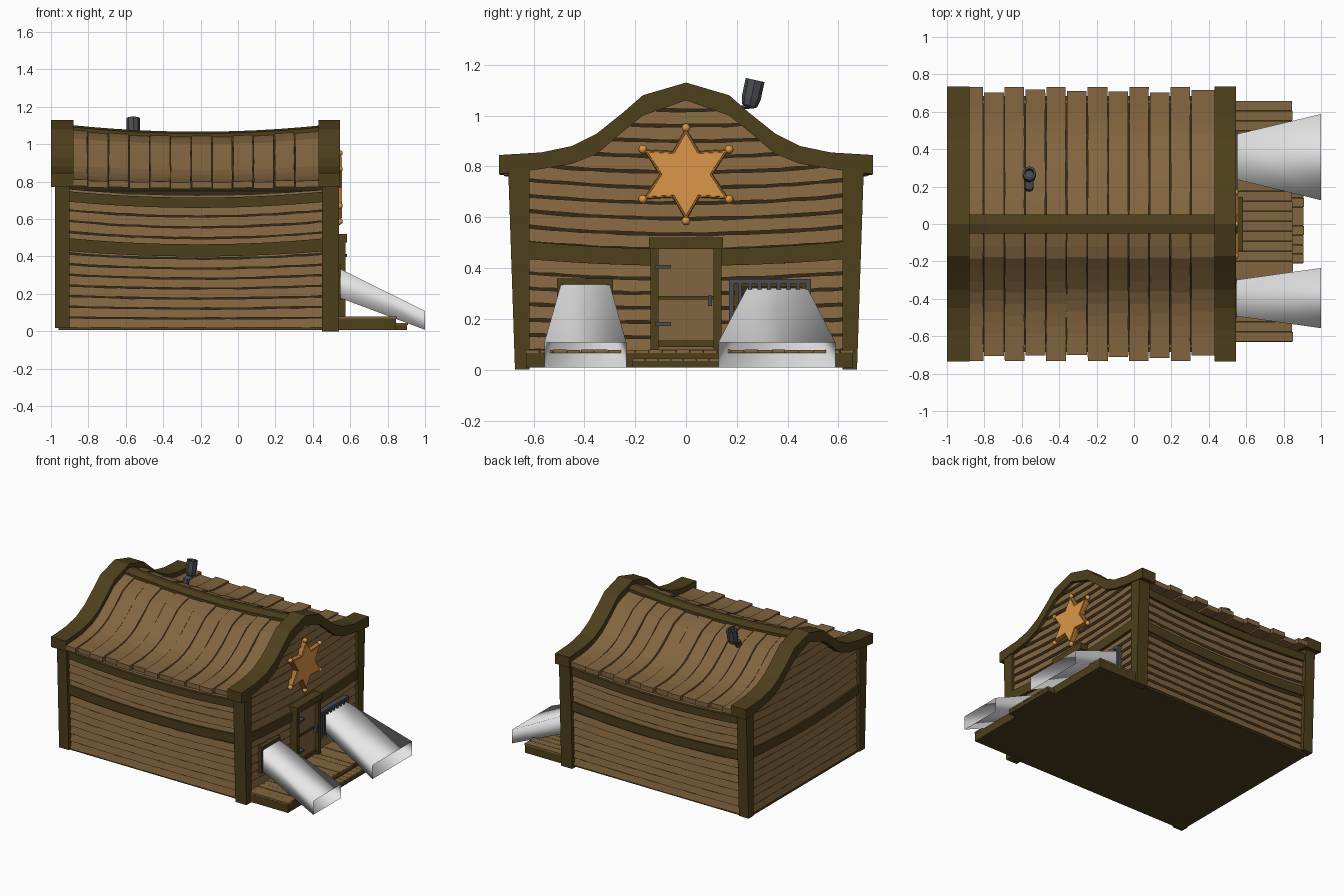
import bpy, bmesh, math, random
from mathutils import Vector

random.seed(4)
cube = bpy.data.objects.get("Cube")
if cube:
    bpy.data.objects.remove(cube)


def material(name, *rgb):
    m = bpy.data.materials.new(name)
    m.use_nodes = True
    m.diffuse_color = (*rgb, 1)
    m.node_tree.nodes["Principled BSDF"].inputs["Base Color"].default_value = (*rgb, 1)
    return m


PLANK = material("plank brown", 0.225, 0.13, 0.05)
DARK = material("dark timber", 0.077, 0.05, 0.012)
GAP = material("shadow brown", 0.035, 0.023, 0.01)
METAL = material("iron grey", 0.068, 0.072, 0.084)
GOLD = material("badge orange", 0.72, 0.31, 0.065)
RIM = material("badge rim", 0.45, 0.18, 0.035)
WHITE = material("pale chute", 0.8, 0.8, 0.8)


def loft(bm, rings, caps=True):
    rows = [[bm.verts.new(p) for p in ring] for ring in rings]
    n = len(rows[0])
    for a, b in zip(rows, rows[1:]):
        for i in range(n):
            bm.faces.new((a[i], a[(i + 1) % n], b[(i + 1) % n], b[i]))
    if caps:
        bm.faces.new(rows[0][::-1])
        bm.faces.new(rows[-1])


def box(bm, x0, x1, y0, y1, z0, z1):
    loft(bm, [[(x0, y0, z), (x1, y0, z), (x1, y1, z), (x0, y1, z)] for z in (z0, z1)])


def finish(bm, name, mat, smooth=False):
    bmesh.ops.recalc_face_normals(bm, faces=bm.faces)
    for f in bm.faces:
        f.smooth = smooth
    me = bpy.data.meshes.new(name)
    bm.to_mesh(me)
    bm.free()
    me.materials.append(mat)
    ob = bpy.data.objects.new(name, me)
    bpy.context.collection.objects.link(ob)
    return ob


def boxes(name, mat, *specs):
    bm = bmesh.new()
    for s in specs:
        box(bm, *s)
    return finish(bm, name, mat)


# Gable curve: distance from ridge, top edge, bottom edge
HALF = [(0, 1.13, 1.06), (0.17, 1.08, 1.0), (0.25, 1.01, 0.935), (0.35, 0.93, 0.85),
        (0.45, 0.88, 0.81), (0.57, 0.855, 0.79), (0.735, 0.845, 0.77)]
PROFILE = [(-y, u, l) for y, u, l in HALF[:0:-1]] + HALF
CX = -0.215


def height(y):
    y = abs(y)
    for a, b in zip(HALF, HALF[1:]):
        if y <= b[0]:
            return a[1] + (b[1] - a[1]) * (y - a[0]) / (b[0] - a[0])
    return HALF[-1][1]


def bow(x):
    return max(0, 1 - ((x - CX) / 0.76) ** 2)


def roof_z(x, y):
    return height(y) - 0.033 - bow(x) * (0.045 - 0.04 * abs(y))


def strip(bm, long, side, z0, z1, low_out, top_out, a, b, jitter=0.0):
    """One sagging board on a long wall or a gable wall."""
    rings = []
    for i in range(25):
        t = a + (b - a) * i / 24
        lo = z0 + random.uniform(0, jitter)
        hi = z1 - random.uniform(0, jitter)
        ring = []
        for z, d in ((lo, low_out), (hi, top_out), (hi, -0.03), (lo, -0.03)):
            sag = min(z / 0.5, 1)
            if long:
                ring.append((t, side * (0.65 + 0.03 * z + d), z - 0.04 * sag * bow(t)))
            else:
                zz = z - 0.03 * sag * (1 - (t / 0.62) ** 2)
                ring.append((CX + side * (0.74 + d), t, min(zz, height(t) - 0.03)))
        rings.append(ring)
    loft(bm, rings)


# Dark core seen through the gaps between boards
bm = bmesh.new()
rings = []
for i in range(17):
    x = CX - 0.715 + 1.43 * i / 16
    ring = [(x, -0.625, 0.01), (x, -0.645, 0.75)]
    ring += [(x, y, roof_z(x, y) - 0.03) for y, u, l in PROFILE if abs(y) < 0.6]
    rings.append(ring + [(x, 0.645, 0.75), (x, 0.625, 0.01)])
loft(bm, rings)
finish(bm, "inner_core", GAP)

# Wall boards, each leaning in toward its top edge
for long, label, a, b, top in ((True, "side", -0.93, 0.49, 0.76), (False, "gable", -0.63, 0.63, 1.1)):
    for side, word in ((-1, "a"), (1, "b")):
        bm = bmesh.new()
        z = 0.018
        pitch, gap = (0.058, 0.003) if long else (0.061, 0.007)
        while z < top:
            strip(bm, long, side, z, z + pitch - gap, 0.003, -0.009, a, b, 0.004)
            z += pitch
        finish(bm, f"{label}_wall_boards_{word}", PLANK)
        bm = bmesh.new()
        strip(bm, long, side, 0.435, 0.505, 0.012, 0.012, a, b)
        if long:
            strip(bm, long, side, 0.70, 0.755, 0.012, 0.012, a, b)
        finish(bm, f"{label}_wall_bands_{word}", DARK)

# Floor and corner posts
boxes("floor", DARK, (-0.96, 0.53, -0.645, 0.645, 0.008, 0.022))
bm = bmesh.new()
for sy in (-1, 1):
    for x0, x1, foot in ((-0.978, -0.9, 0.018), (0.45, 0.54, 0)):
        loft(bm, [[(x0, sy * 0.615, z), (x1, sy * 0.615, z), (x1, sy * w, z), (x0, sy * w, z)]
                  for z, w in ((foot, 0.673), (0.8, 0.7))])
finish(bm, "corner_posts", DARK)

# Curved gable trims
bm = bmesh.new()
for x0, x1 in ((-1, -0.88), (0.43, 0.545)):
    loft(bm, [[(x0, y, u), (x1, y, u), (x1, y, l), (x0, y, l)] for y, u, l in PROFILE])
finish(bm, "gable_trims", DARK)

# Roof planks, each half laid separately with uneven ends
bm = bmesh.new()
step = 1.33 / 12
for side in (-1, 1):
    for i in range(12):
        x0 = -0.915 + i * step + random.uniform(0.001, 0.004)
        x1 = -0.915 + (i + 1) * step - random.uniform(0.001, 0.004)
        if i == 11:
            x1 = 0.44
        end = 0.733 if i % 2 == 0 else random.uniform(0.7, 0.718)
        lift = 0.004 if i % 2 == 0 else -0.002
        rings = []
        for k in range(13):
            y = end * k / 12
            w = random.uniform(-0.0015, 0.0015)
            za, zb = roof_z(x0, y) + lift, roof_z(x1, y) + lift
            rings.append([(x0 + w, side * y, za), (x1 + w, side * y, zb),
                          (x1 + w, side * y, zb - 0.035), (x0 + w, side * y, za - 0.035)])
        loft(bm, rings)
finish(bm, "roof_planks", PLANK)

# Sagging ridge beam
bm = bmesh.new()
rings = []
for i in range(13):
    x = -0.89 + 1.33 * i / 12
    z = 1.112 - 0.045 * bow(x)
    rings.append([(x, -0.05, z - 0.01), (x, 0, z), (x, 0.05, z - 0.01), (x, 0.05, z - 0.06), (x, -0.05, z - 0.06)])
loft(bm, rings)
finish(bm, "ridge_beam", DARK)

# Bent stove pipe with an open head
bm = bmesh.new()
rings = []
for y, z, r in ((0.19, 0.99, 0.022), (0.205, 1.03, 0.024), (0.25, 1.035, 0.024), (0.25, 1.04, 0.03),
                (0.257, 1.07, 0.037), (0.272, 1.14, 0.037), (0.272, 1.14, 0.025), (0.262, 1.09, 0.025)):
    rings.append([(-0.56 + r * math.cos(t), y + r * math.sin(t), z - 0.22 * r * math.sin(t))
                  for t in [math.tau * k / 8 for k in range(8)]])
loft(bm, rings)
finish(bm, "stove_pipe", METAL)

# Porch with planks running outward and a lower step
boxes("porch_base", DARK, (0.52, 0.846, -0.63, 0.657, 0.008, 0.068), (0.82, 0.904, -0.21, 0.19, 0.008, 0.036))
bm = bmesh.new()
for i in range(24):
    y = -0.63 + i * 1.29 / 24
    box(bm, 0.52, 0.852 - random.uniform(0, 0.008), y + 0.001, y + 0.0525, 0.066, 0.08 - random.uniform(0, 0.003))
for i in range(8):
    y = -0.21 + i * 0.05
    box(bm, 0.82, 0.908 - random.uniform(0, 0.005), y + 0.001, y + 0.049, 0.034, 0.045)
finish(bm, "porch_planks", PLANK)

# Door with frame, rails, hinges and handle
boxes("door_panel", PLANK, (0.51, 0.55, -0.115, 0.125, 0.08, 0.49))
boxes("door_frame", DARK, (0.51, 0.575, -0.14, -0.108, 0.08, 0.5), (0.51, 0.575, 0.108, 0.14, 0.08, 0.5),
      (0.51, 0.582, -0.145, 0.145, 0.475, 0.52), (0.51, 0.558, -0.11, 0.11, 0.277, 0.29),
      (0.51, 0.562, -0.11, 0.11, 0.09, 0.115))
boxes("door_hardware", METAL, (0.55, 0.582, -0.12, -0.06, 0.398, 0.413), (0.55, 0.582, -0.12, -0.06, 0.172, 0.187),
      (0.55, 0.576, 0.086, 0.103, 0.25, 0.292))


# Windows
def frame(y0, y1, z0, z1, w, x):
    return ((0.51, x, y0, y0 + w, z0, z1), (0.51, x, y1 - w, y1, z0, z1),
            (0.51, x, y0, y1, z1 - w, z1), (0.51, x, y0, y1, z0, z0 + w))


boxes("window_openings", GAP, (0.51, 0.53, -0.49, -0.31, 0.18, 0.34), (0.51, 0.53, 0.19, 0.47, 0.18, 0.34))
boxes("left_window_frame", DARK, *frame(-0.508, -0.287, 0.17, 0.36, 0.025, 0.547))
boxes("right_window_frame", DARK, *frame(0.19, 0.475, 0.17, 0.345, 0.02, 0.543))
boxes("window_bars", METAL, *frame(0.17, 0.492, 0.17, 0.358, 0.018, 0.553),
      *[(0.54, 0.552, 0.205 + 0.038 * i, 0.221 + 0.038 * i, 0.18, 0.35) for i in range(8)])

# Flaring open chutes from the windows to the ground
for name, a0, a1, b0, b1, top in (("left_chute", -0.492, -0.3, -0.557, -0.235, 0.337),
                                  ("right_chute", 0.24, 0.478, 0.127, 0.588, 0.322)):
    bm = bmesh.new()
    loft(bm, [[(x, y0, z0), (x, y1, z0), (x, y1, z1), (x, y0, z1)]
              for x, y0, y1, z0, z1 in ((0.54, a0, a1, 0.18, top), (1, b0, b1, 0.008, 0.108))], caps=False)
    finish(bm, name, WHITE, True)


# Six-pointed badge with ball tips
def star(x, scale):
    pts = []
    for k in range(12):
        t = math.radians(90 + 30 * k)
        r = scale * (0.106 if k % 2 else 0.183 if k % 6 == 0 else 0.196)
        pts.append((x, r * math.cos(t), 0.769 + r * math.sin(t)))
    return pts


bm = bmesh.new()
loft(bm, [star(0.515, 1), star(0.545, 1), star(0.552, 0.96)])
finish(bm, "badge_rim", RIM)
bm = bmesh.new()
loft(bm, [star(0.545, 0.92), star(0.556, 0.89)])
finish(bm, "badge_face", GOLD)
bm = bmesh.new()
for p in star(0.543, 1)[::2]:
    v = bmesh.ops.create_icosphere(bm, subdivisions=2, radius=0.017)["verts"]
    bmesh.ops.translate(bm, verts=v, vec=Vector(p))
finish(bm, "badge_ball_tips", GOLD, True)
